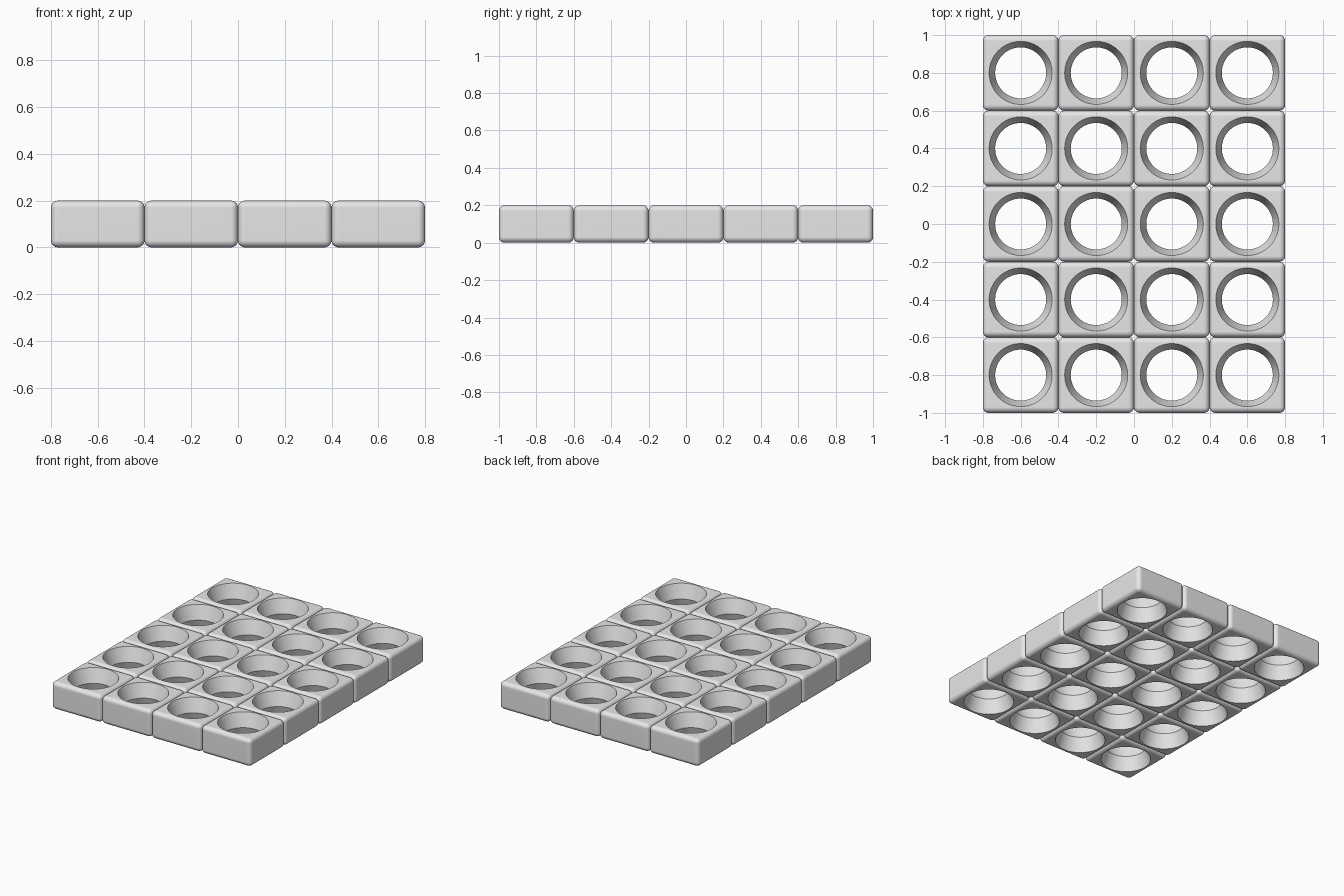
import bpy, bmesh
from mathutils import Matrix

cube = bpy.data.objects.get("Cube")
if cube:
    bpy.data.objects.remove(cube, do_unlink=True)

PITCH, HEIGHT = 0.4, 0.2
COLUMNS, ROWS = 4, 5
RIM, WAIST = 0.167, 0.135

# Single grey material
grey = bpy.data.materials.new("plain_grey")
grey.use_nodes = True
grey.diffuse_color = (0.8, 0.8, 0.8, 1)
grey.node_tree.nodes["Principled BSDF"].inputs["Base Color"].default_value = (0.8, 0.8, 0.8, 1)


def add_object(name, bm):
    bmesh.ops.recalc_face_normals(bm, faces=bm.faces)
    mesh = bpy.data.meshes.new(name)
    bm.to_mesh(mesh)
    bm.free()
    mesh.materials.append(grey)
    obj = bpy.data.objects.new(name, mesh)
    bpy.context.collection.objects.link(obj)
    return obj


# Rounded square tile
bm = bmesh.new()
bmesh.ops.create_cube(bm, size=1, matrix=Matrix.Translation((0, 0, HEIGHT / 2))
                      @ Matrix.Diagonal((PITCH, PITCH, HEIGHT, 1)))
bmesh.ops.bevel(bm, geom=bm.edges[:], offset=0.03, segments=5, profile=0.5,
                affect='EDGES', clamp_overlap=True)
tile = add_object("tile_grid", bm)

# Hourglass cutter, flared towards both faces and overshooting them
bm = bmesh.new()
flare = (RIM - WAIST) / (HEIGHT / 2)
over = 0.05
rings = []
for z, r in ((-over, RIM + over * flare), (HEIGHT / 2, WAIST),
             (HEIGHT + over, RIM + over * flare)):
    ring = bmesh.ops.create_circle(bm, segments=64, radius=r,
                                   matrix=Matrix.Translation((0, 0, z)))["verts"]
    rings.append(ring)
for low, high in zip(rings, rings[1:]):
    for i in range(len(low)):
        j = (i + 1) % len(low)
        bm.faces.new((low[i], low[j], high[j], high[i]))
bm.faces.new(rings[0])
bm.faces.new(rings[-1])
cutter = add_object("hole_cutter", bm)
cutter.hide_render = True

# Cut the hole
bpy.ops.object.select_all(action='DESELECT')
tile.select_set(True)
bpy.context.view_layer.objects.active = tile
cut = tile.modifiers.new("hole", 'BOOLEAN')
cut.operation = 'DIFFERENCE'
cut.solver = 'EXACT'
cut.object = cutter
bpy.ops.object.modifier_apply(modifier=cut.name)
bpy.data.objects.remove(cutter, do_unlink=True)

# Smooth rounded edges, crisp hole rims
bpy.ops.object.shade_smooth_by_angle(angle=0.5)
weighted = tile.modifiers.new("flat_faces", 'WEIGHTED_NORMAL')
weighted.keep_sharp = True

# Repeat the tile into a centred grid
for name, count, axis in (("columns", COLUMNS, 0), ("rows", ROWS, 1)):
    array = tile.modifiers.new(name, 'ARRAY')
    array.count = count
    array.use_relative_offset = False
    array.use_constant_offset = True
    step = [0, 0, 0]
    step[axis] = PITCH
    array.constant_offset_displace = step
tile.location = (-PITCH * (COLUMNS - 1) / 2, -PITCH * (ROWS - 1) / 2, 0)
